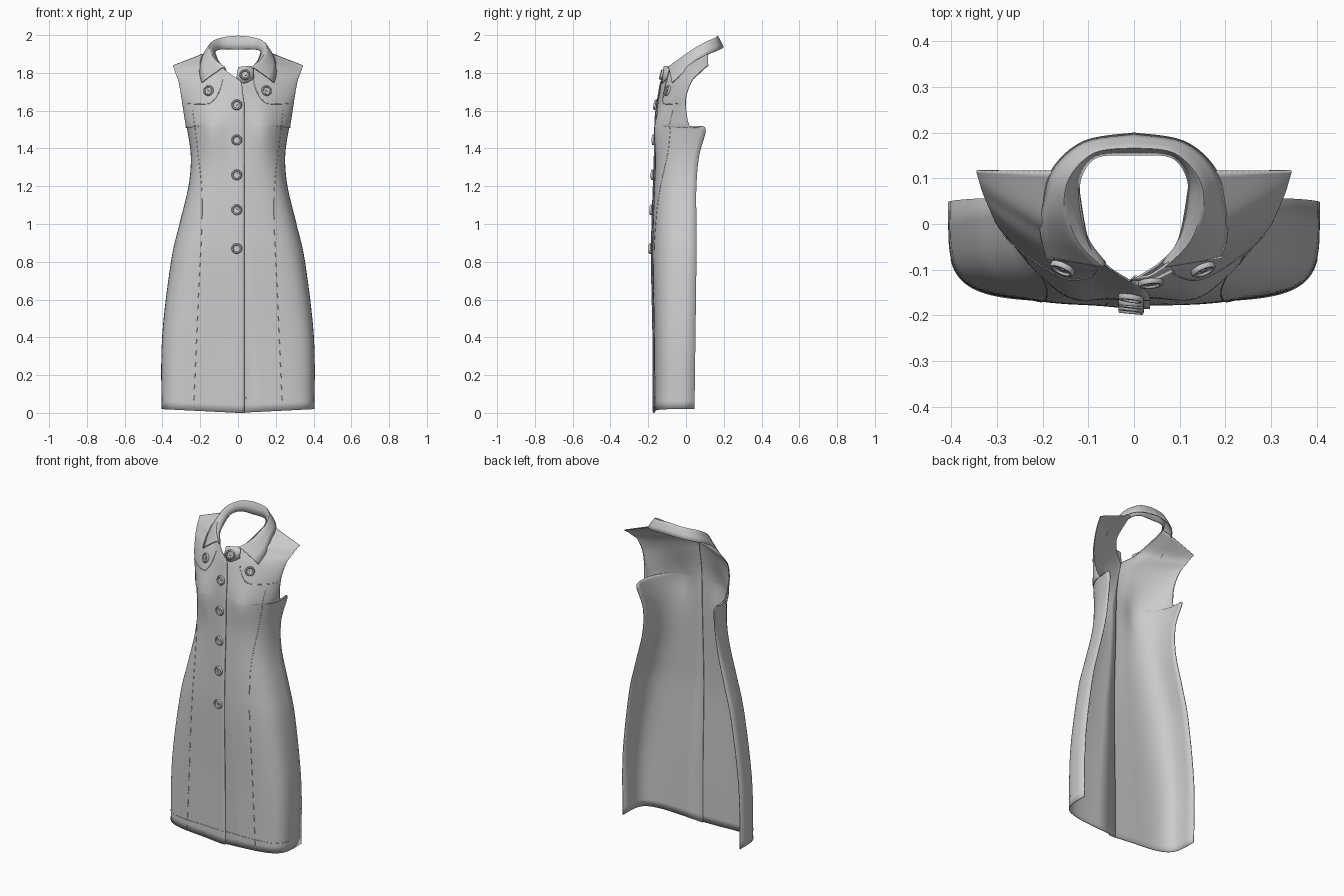
import bpy, bmesh, math
from mathutils import Vector
from mathutils.bvhtree import BVHTree

if "Cube" in bpy.data.objects:
    bpy.data.objects.remove(bpy.data.objects["Cube"])

cloth = bpy.data.materials.new("light_grey_cloth")
cloth.use_nodes = True
GREY = (0.6, 0.6, 0.6, 1)
cloth.diffuse_color = GREY
cloth.node_tree.nodes["Principled BSDF"].inputs["Base Color"].default_value = GREY


def spline(keys, steps):
    """Smooth curve of tuples through the keys."""
    out = []
    for i in range(len(keys) - 1):
        p = [keys[max(0, min(len(keys) - 1, i + k))] for k in (-1, 0, 1, 2)]
        for s in range(steps):
            t = s / steps
            out.append(tuple(
                b + 0.5 * t * (c - a + t * (2 * a - 5 * b + 4 * c - d + t * (3 * (b - c) + d - a)))
                for a, b, c, d in zip(*p)))
    return out + [tuple(keys[-1])]


def finish(name, mesh, thickness=0, angle=40):
    obj = bpy.data.objects.new(name, mesh)
    bpy.context.collection.objects.link(obj)
    mesh.materials.append(cloth)
    if thickness:
        mod = obj.modifiers.new("cloth_thickness", "SOLIDIFY")
        mod.thickness = thickness
        mod.offset = -1
    bpy.ops.object.select_all(action="DESELECT")
    obj.select_set(True)
    bpy.context.view_layer.objects.active = obj
    bpy.ops.object.shade_smooth_by_angle(angle=math.radians(angle))
    return obj


def sheet(name, rows, thickness=0.005, flip=False):
    """Cloth sheet from a grid of points."""
    n = len(rows[0])
    faces = []
    for i in range(len(rows) - 1):
        for j in range(n - 1):
            f = [i * n + j, i * n + j + 1, (i + 1) * n + j + 1, (i + 1) * n + j]
            faces.append(f[::-1] if flip else f)
    mesh = bpy.data.meshes.new(name)
    mesh.from_pydata([tuple(p) for row in rows for p in row], [], faces)
    return finish(name, mesh, thickness)


# Front panels: centre edge point, side edge point, roundness of the section
panel_keys = [
    (0, -.168, 0, .405, .045, .02, .4),
    (0, -.17, .4, .402, .05, .4, .45),
    (0, -.178, .8, .355, .055, .8, .55),
    (0, -.175, 1, .31, .055, 1, .6),
    (0, -.168, 1.2, .262, .055, 1.2, .65),
    (0, -.162, 1.38, .25, .07, 1.36, .7),
    (0, -.16, 1.5, .27, .105, 1.505, .75),
    (0, -.158, 1.56, .275, .03, 1.51, .9),
    (0, -.152, 1.62, .285, .005, 1.57, 1.1),
    (0, -.14, 1.69, .3, 0, 1.67, 1.4),
    (0, -.125, 1.76, .315, .03, 1.755, 1.6),
    (.06, -.085, 1.81, .33, .065, 1.795, 1.8),
    (.1, -.03, 1.86, .338, .09, 1.82, 1.9),
    (.125, .115, 1.925, .345, .115, 1.84, 2),
]
COLS = 28


def panel_rows(side):
    rows = []
    for xi, yi, zi, xo, yo, zo, e in spline(panel_keys, 6):
        row = []
        # Right panel carries the overlapping placket strip
        if side < 0:
            fade = max(0, min(1, (1.77 - zi) / .14))
            lap = .035 * math.sqrt(fade)
            for k in (1, .5):
                row.append((xi * side + lap * k, yi - .008, zi))
        for j in range(COLS + 1):
            a = j / COLS * math.pi / 2
            s, c = max(0, math.sin(a)) ** e, max(0, math.cos(a)) ** e
            x = xi + (xo - xi) * s
            y = yi + (yo - yi) * (1 - c)
            z = zi + (zo - zi) * s
            # Bust fullness
            y -= .02 * math.exp(-((x - .14) / .07) ** 2 - ((z - 1.5) / .14) ** 2)
            if side < 0:
                y -= .008 * max(0, 1 - s * 4)
            row.append((x * side, y, z))
        rows.append(row)
    return rows


right_panel = sheet("right_front_panel", panel_rows(-1), flip=True)
left_panel = sheet("left_front_panel", panel_rows(1))


# Collar: neck seam, fold line and outer edge, from centre back to the front tip
seam_line = [(0, .15, 1.925), (.08, .145, 1.925), (.115, .1, 1.915),
             (.115, .04, 1.89), (.1, -.03, 1.86), (.06, -.085, 1.81)]
fold_line = [(0, .165, 2), (.085, .155, 1.99), (.14, .1, 1.965),
             (.15, .03, 1.925), (.125, -.04, 1.875), (.07, -.095, 1.835)]
outer_line = [(0, .2, 1.935), (.11, .182, 1.925), (.18, .12, 1.9),
              (.2, .04, 1.86), (.205, -.02, 1.8), (.192, -.075, 1.75)]
half = []
for a, b, c in zip(*(spline(k, 6) for k in (seam_line, fold_line, outer_line))):
    a, b, c = Vector(a), Vector(b), Vector(c)
    crest = Vector((0, 0, .004))
    half.append([a, a.lerp(b, .5), a.lerp(b, .9), b.lerp(c, .04), b.lerp(c, .15) + crest,
                 b.lerp(c, .4) + crest, b.lerp(c, .7) + crest, c])
mirrored = [[Vector((-p.x, p.y, p.z)) for p in row] for row in half[:0:-1]]
collar = sheet("collar", mirrored + half, .006, flip=True)

# Collar stand tab that carries the top button
tab_low = spline([(-.01, -.128, 1.765), (.035, -.128, 1.745), (.085, -.105, 1.77)], 5)
tab_high = spline([(0, -.118, 1.83), (.035, -.115, 1.835), (.08, -.085, 1.835)], 5)
sheet("collar_tab", [tab_low, tab_high])

# Surface lookup for trims
bm = bmesh.new()
for panel in (left_panel, right_panel):
    bm.from_mesh(panel.data)
surface = BVHTree.FromBMesh(bm)
bm.free()


def drape(x, z):
    hit, normal, _, _ = surface.ray_cast(Vector((x, -1, z)), Vector((0, 1, 0)))
    if hit is None:
        return None, None
    return hit, normal if normal.y < 0 else -normal


def piping(name, points, radius=.0022):
    """Thin stitched ridge lying on the cloth."""
    path = [h for h in (drape(x, z)[0] for x, z in spline(points, 10)) if h]
    curve = bpy.data.curves.new(name, "CURVE")
    curve.dimensions = "3D"
    curve.bevel_depth = radius
    curve.bevel_resolution = 1
    line = curve.splines.new("POLY")
    line.points.add(len(path) - 1)
    for p, h in zip(line.points, path):
        p.co = (*h, 1)
    curve.materials.append(cloth)
    obj = bpy.data.objects.new(name, curve)
    bpy.context.collection.objects.link(obj)


for side, label in ((-1, "right"), (1, "left")):
    piping(label + "_princess_seam", [(side * x, z) for x, z in
           ((.24, 1.6), (.215, 1.4), (.19, 1.1), (.21, .6), (.235, .03))], .0015)
    piping(label + "_yoke_seam", [(side * x, z) for x, z in
           ((.285, 1.64), (.2, 1.635), (.14, 1.645), (.1, 1.7), (.08, 1.77))])
    piping(label + "_hem_stitch", [(side * x, .08) for x in (.01, .2, .36, .4)], .0015)


# Buttons: turned disc with a raised rim and a cross of thread
def button(name, centre, normal):
    profile = [(.0, .005), (.012, .005), (.017, .006), (.02, .011),
               (.025, .011), (.028, .007), (.028, 0)]
    sides = 24
    turn = normal.to_track_quat("Z", "Y")
    bm = bmesh.new()
    rings = [[bm.verts.new((r * math.cos(k * math.tau / sides), r * math.sin(k * math.tau / sides), h))
              for k in range(sides)] for r, h in profile[1:]]
    bm.faces.new(rings[0])
    for low, high in zip(rings, rings[1:]):
        for k in range(sides):
            n = (k + 1) % sides
            bm.faces.new((low[k], high[k], high[n], low[n]))
    for angle in (45, 135):
        made = bmesh.ops.create_cube(bm, size=1)["verts"]
        for v in made:
            v.co = Vector((v.co.x * .016, v.co.y * .004, v.co.z * .004 + .006))
            a = math.radians(angle)
            v.co.x, v.co.y = (v.co.x * math.cos(a) - v.co.y * math.sin(a),
                              v.co.x * math.sin(a) + v.co.y * math.cos(a))
    for v in bm.verts:
        v.co = turn @ v.co + centre
    bmesh.ops.recalc_face_normals(bm, faces=bm.faces)
    mesh = bpy.data.meshes.new(name)
    bm.to_mesh(mesh)
    bm.free()
    finish(name, mesh)


for i, z in enumerate((1.63, 1.445, 1.26, 1.075, .87)):
    hit, normal = drape(-.006, z)
    button("front_button_%d" % (i + 1), hit, normal)
for x, label in ((-.155, "right"), (.15, "left")):
    hit, normal = drape(x, 1.705)
    button(label + "_yoke_button", hit, normal)
button("collar_button", Vector((.036, -.125, 1.79)), Vector((.1, -1, .25)).normalized())
